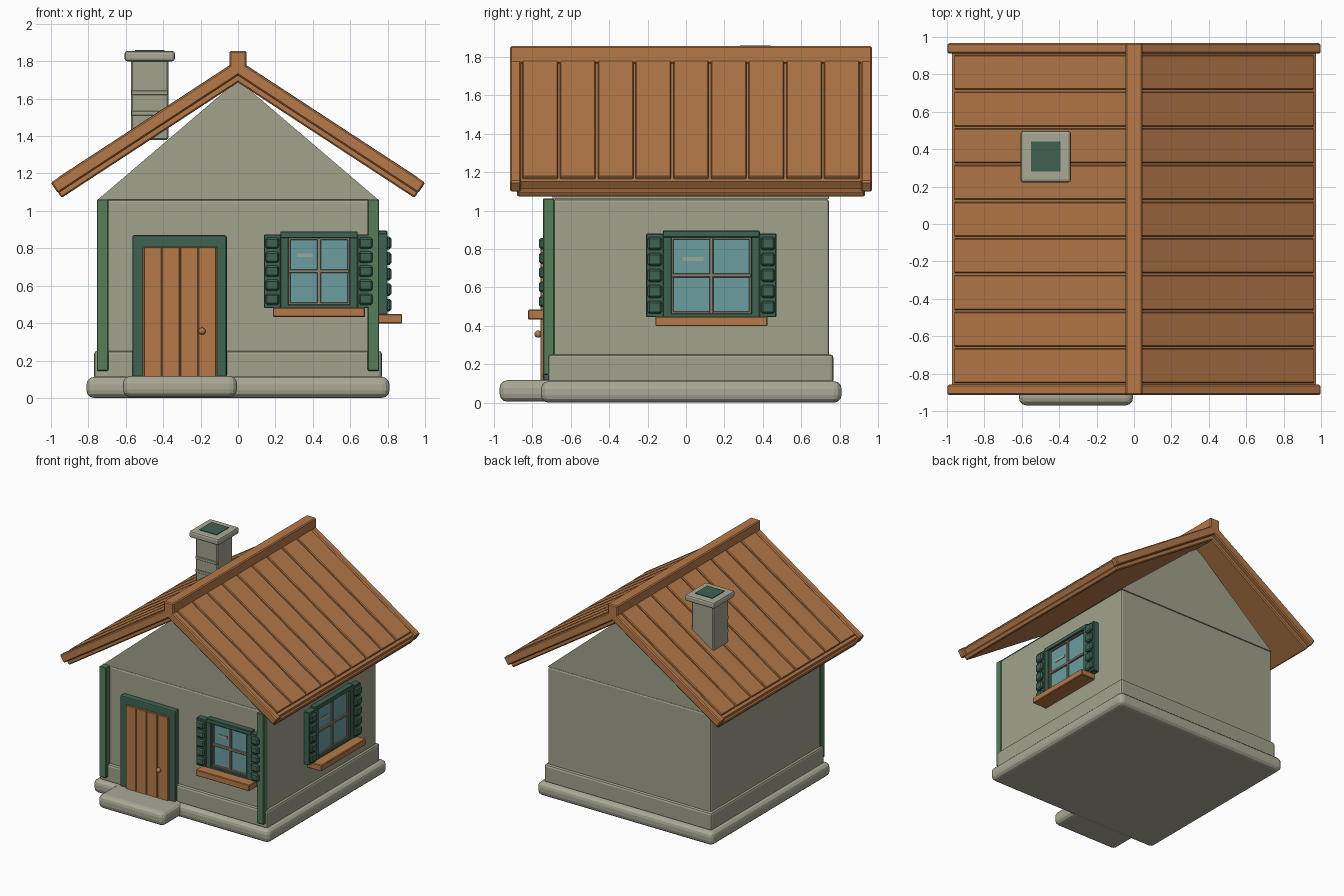
import bpy, bmesh, math
from mathutils import Matrix

cube = bpy.data.objects.get("Cube")
if cube:
    bpy.data.objects.remove(cube, do_unlink=True)


def material(name, r, g, b):
    def lin(c):
        c /= 255
        return c / 12.92 if c <= 0.04045 else ((c + 0.055) / 1.055) ** 2.4
    colour = (lin(r), lin(g), lin(b), 1)
    m = bpy.data.materials.new(name)
    m.use_nodes = True
    m.diffuse_color = colour
    m.node_tree.nodes["Principled BSDF"].inputs["Base Color"].default_value = colour
    return m


STONE = material("wall stone", 162, 162, 140)
PALE = material("pale stone", 170, 169, 150)
WOOD = material("orange wood", 182, 122, 73)
DARK = material("dark green", 61, 99, 81)
GREEN = material("post green", 84, 126, 88)
GLASS = material("window glass", 107, 157, 160)
BAR = material("window bar", 142, 132, 115)
GLINT = material("glass glint", 158, 166, 152)


def finish(name, bm, mat, bevel, segments, matrix):
    bmesh.ops.recalc_face_normals(bm, faces=bm.faces)
    mesh = bpy.data.meshes.new(name)
    bm.to_mesh(mesh)
    bm.free()
    ob = bpy.data.objects.new(name, mesh)
    bpy.context.collection.objects.link(ob)
    mesh.materials.append(mat)
    ob.matrix_world = matrix
    if bevel:
        mod = ob.modifiers.new("Bevel", "BEVEL")
        mod.width, mod.segments, mod.limit_method = bevel, segments, "ANGLE"
    return ob


def box(name, xs, ys, zs, mat, bevel=0.005, segments=1, matrix=Matrix()):
    bm = bmesh.new()
    bmesh.ops.create_cube(bm, size=1)
    spans = (xs, ys, zs)
    for v in bm.verts:
        v.co = [(s[0] + s[1]) / 2 + c * (s[1] - s[0]) for s, c in zip(spans, v.co)]
    return finish(name, bm, mat, bevel, segments, matrix)


def prism(name, points, offset, mat, bevel=0, segments=1):
    bm = bmesh.new()
    face = bm.faces.new([bm.verts.new(p) for p in points])
    new = bmesh.ops.extrude_face_region(bm, geom=[face])["geom"]
    bmesh.ops.translate(bm, vec=offset, verts=[g for g in new if isinstance(g, bmesh.types.BMVert)])
    return finish(name, bm, mat, bevel, segments, Matrix())


# Base, step, skirt with a notch for the door
FRONT, BACK, SIDE = -0.695, 0.745, 0.75
box("base_slab", (-0.81, 0.81), (-0.755, 0.81), (0, 0.112), PALE, 0.04, 3)
box("door_step", (-0.615, -0.005), (-0.97, -0.65), (0.005, 0.117), PALE, 0.04, 3)
notch = [(-0.77, -0.718), (-0.55, -0.718), (-0.55, -0.65), (-0.07, -0.65), (-0.07, -0.718),
         (0.77, -0.718), (0.77, 0.767), (-0.77, 0.767)]
prism("skirting", [(x, y, 0.1) for x, y in notch], (0, 0, 0.152), STONE, 0.018, 2)

# Walls, gable and corner posts
box("walls", (-SIDE, SIDE), (FRONT, BACK), (0.1, 1.06), STONE, 0.015, 2)
prism("gable", [(-SIDE, FRONT, 1.06), (SIDE, FRONT, 1.06), (0, FRONT, 1.7)],
      (0, BACK - FRONT, 0), STONE)
for side, x in (("right", -0.755), ("left", 0.692)):
    box(f"corner_post_{side}", (x, x + 0.063), (-0.745, -0.685), (0.145, 1.062), GREEN)

# Roof: each slope is a board layer, lining, end boards and planks
SLOPE, RIDGE, LENGTH = math.atan(0.654), 1.806, 1.193
Y0, Y1 = -0.915, 0.967
for side, s in (("right", -1), ("left", 1)):
    tilt = Matrix.Translation((0, 0, RIDGE)) @ Matrix.Rotation(s * SLOPE, 4, "Y")

    def run(a, b):
        return tuple(sorted((s * a, s * b)))

    box(f"roof_deck_{side}", run(0, LENGTH - 0.02), (Y0 + 0.01, Y1 - 0.01), (-0.065, -0.014),
        WOOD, 0, 1, tilt)
    box(f"roof_lining_{side}", run(0, LENGTH), (Y0 + 0.035, Y1 - 0.035), (-0.1, -0.06),
        WOOD, 0.008, 1, tilt)
    for end, y in (("front", Y0), ("back", Y1 - 0.056)):
        box(f"roof_{end}_board_{side}", run(0, LENGTH + 0.003), (y, y + 0.056), (-0.068, 0),
            WOOD, 0.008, 1, tilt)
    count = 9
    first, last = Y0 + 0.058, Y1 - 0.058
    pitch = (last - first) / count
    for i in range(count):
        y = first + i * pitch
        box(f"roof_plank_{side}_{i + 1}", run(0.02, 1.15), (y + 0.006, y + pitch - 0.006),
            (-0.03, 0.002), WOOD, 0.005, 1, tilt)
box("ridge_beam", (-0.045, 0.045), (Y0, Y1), (1.765, 1.856), WOOD, 0.008)

# Chimney
CX, CY = -0.472, 0.36
box("chimney_stack", (CX - 0.1, CX + 0.1), (CY - 0.1, CY + 0.1), (1.38, 1.82), STONE, 0.008)
box("chimney_cap", (CX - 0.135, CX + 0.135), (CY - 0.138, CY + 0.138), (1.8, 1.855), PALE, 0.015, 2)
box("chimney_opening", (CX - 0.08, CX + 0.08), (CY - 0.08, CY + 0.08), (1.853, 1.86), DARK, 0)
for i, z in enumerate((1.51, 1.62)):
    box(f"chimney_course_{i + 1}", (CX - 0.098, CX + 0.098), (CY - 0.106, CY - 0.09),
        (z, z + 0.025), STONE, 0.003)

# Door with frame, planks and knob
frame = [(-0.565, 0.112), (-0.565, 0.87), (-0.06, 0.87), (-0.06, 0.112),
         (-0.118, 0.112), (-0.118, 0.8), (-0.502, 0.8), (-0.502, 0.112)]
prism("door_frame", [(x, -0.742, z) for x, z in frame], (0, 0.06, 0), DARK, 0.01, 2)
box("door_panel", (-0.508, -0.112), (-0.745, -0.68), (0.112, 0.812), WOOD)
planks = 4
width = 0.39 / planks
for i in range(planks):
    x = -0.505 + i * width
    box(f"door_plank_{i + 1}", (x + 0.002, x + width - 0.002), (-0.757, -0.74), (0.114, 0.808),
        WOOD, 0.003)
bm = bmesh.new()
bmesh.ops.create_uvsphere(bm, u_segments=16, v_segments=10, radius=0.019)
for f in bm.faces:
    f.smooth = True
finish("door_knob", bm, WOOD, 0, 1, Matrix.Translation((-0.192, -0.77, 0.357)))


# Shuttered windows, built facing the front and then placed
def window(label, place, half, z0, z1):
    def part(name, xs, out, zs, mat, bevel=0.004):
        box(f"{label}_{name}", xs, (-out, 0.02), zs, mat, bevel, 1, place)

    rim = half + 0.045
    low, high = z0 + 0.02, z1 - 0.035
    mid = (low + high) / 2
    part("glass", (-half, half), 0.018, (low, high), GLASS, 0)
    part("glint", (-half * 0.72, -half * 0.2), 0.022, (mid + 0.075, mid + 0.095), GLINT, 0)
    for s, side in ((-1, "right"), (1, "left")):
        def span(a, b):
            return tuple(sorted((s * a, s * b)))
        part(f"frame_{side}", span(half, rim), 0.045, (z0, z1), DARK)
        part(f"casement_{side}", span(half - 0.01, half + 0.004), 0.03, (low, high), BAR, 0.002)
        part(f"shutter_{side}", span(rim - 0.003, rim + 0.087), 0.05, (z0, z1 - 0.015), DARK)
        slats = 5
        step = (z1 - z0 - 0.035) / slats
        for i in range(slats):
            z = z0 + 0.01 + i * step
            part(f"shutter_{side}_slat_{i + 1}", span(rim + 0.006, rim + 0.08), 0.07,
                 (z + 0.008, z + step - 0.008), DARK, 0.01)
    part("frame_top", (-rim, rim), 0.048, (high, z1), DARK)
    part("frame_bottom", (-rim, rim), 0.045, (z0, low), DARK)
    part("bar_upright", (-0.01, 0.01), 0.032, (low, high), BAR, 0.003)
    part("bar_cross", (-half, half), 0.032, (mid - 0.01, mid + 0.01), BAR, 0.003)
    part("casement_top", (-half, half), 0.03, (high - 0.01, high + 0.004), BAR, 0.002)
    part("casement_bottom", (-half, half), 0.03, (low - 0.004, low + 0.01), BAR, 0.002)
    part("sill", (-rim - 0.04, rim + 0.04), 0.128, (z0 - 0.047, z0 + 0.004), WOOD, 0.005)


window("front_window", Matrix.Translation((0.433, FRONT, 0)), 0.162, 0.48, 0.89)
window("side_window", Matrix.Translation((SIDE, 0.132, 0)) @ Matrix.Rotation(math.pi / 2, 4, "Z"),
       0.207, 0.445, 0.895)
